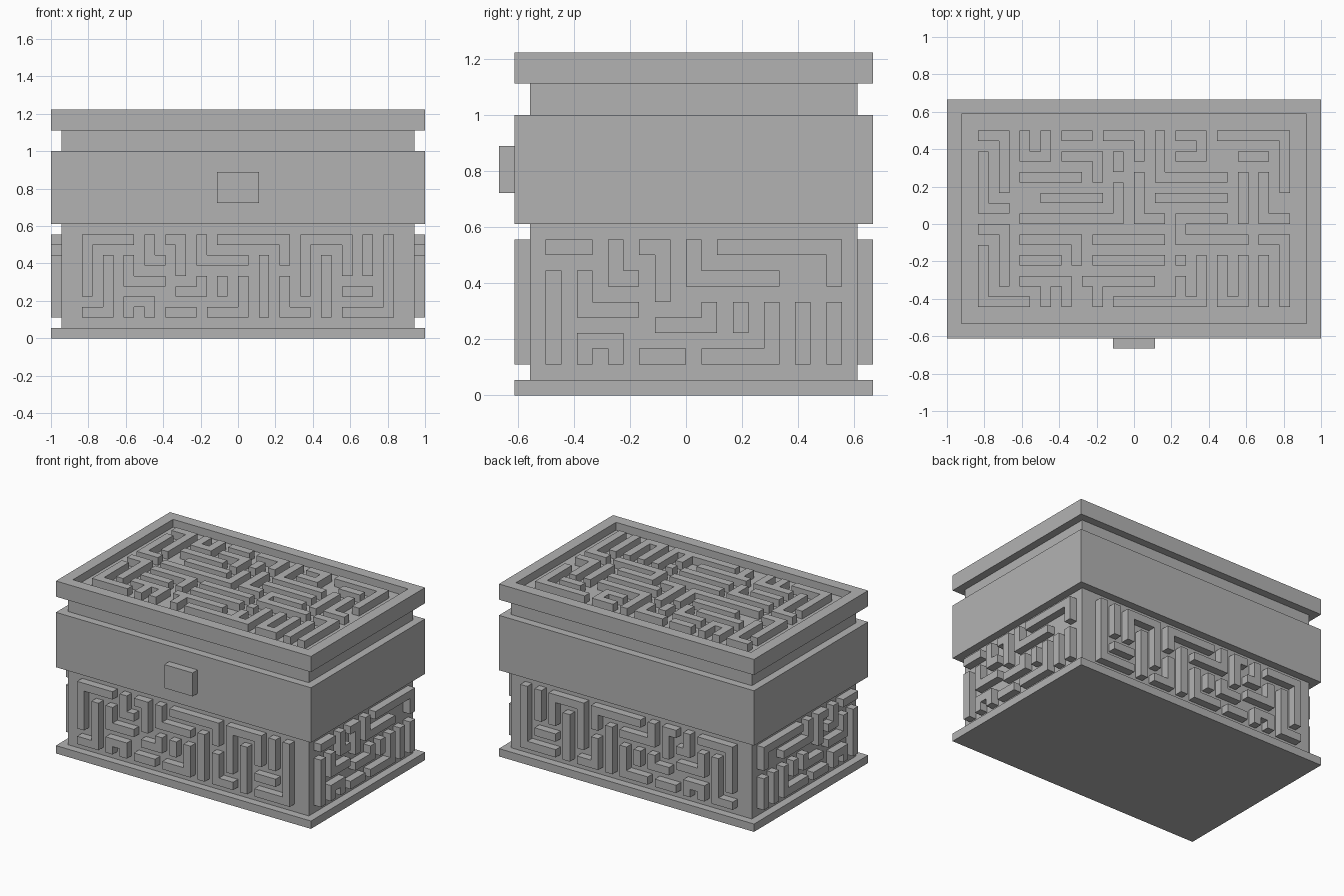
import bpy
import bmesh
from mathutils import Vector

U = 1 / 18  # the whole chest sits on a regular grid of this size

cube = bpy.data.objects.get("Cube")
if cube:
    bpy.data.objects.remove(cube, do_unlink=True)

stone = bpy.data.materials.new("stone_grey")
stone.use_nodes = True
GREY = (0.45, 0.45, 0.45, 1)
stone.diffuse_color = GREY
stone.node_tree.nodes["Principled BSDF"].inputs["Base Color"].default_value = GREY


def finish(name, bm):
    bmesh.ops.recalc_face_normals(bm, faces=bm.faces)
    mesh = bpy.data.meshes.new(name)
    bm.to_mesh(mesh)
    bm.free()
    mesh.materials.append(stone)
    obj = bpy.data.objects.new(name, mesh)
    bpy.context.collection.objects.link(obj)
    return obj


def box_mesh(low, high):
    bm = bmesh.new()
    bmesh.ops.create_cube(bm, size=1)
    for v in bm.verts:
        v.co = Vector([(h if c > 0 else l) * U for c, l, h in zip(v.co, low, high)])
    return bm


def box(name, low, high):
    return finish(name, box_mesh(low, high))


def maze(name, rows, origin, across, up, out):
    """Raised fretwork: one quad per '#', joined and extruded outward."""
    origin, across, up, out = map(Vector, (origin, across, up, out))
    bm = bmesh.new()
    corners = {}

    def corner(c, r):
        if (c, r) not in corners:
            corners[c, r] = bm.verts.new((origin + across * c + up * r) * U)
        return corners[c, r]

    for r, row in enumerate(reversed(rows)):
        for c, mark in enumerate(row):
            if mark == "#":
                bm.faces.new([corner(c, r), corner(c + 1, r),
                              corner(c + 1, r + 1), corner(c, r + 1)])
    top = bmesh.ops.extrude_face_region(bm, geom=bm.faces[:], use_keep_orig=True)["geom"]
    bmesh.ops.translate(bm, vec=out * U,
                        verts=[g for g in top if isinstance(g, bmesh.types.BMVert)])
    bmesh.ops.recalc_face_normals(bm, faces=bm.faces)
    bmesh.ops.dissolve_limit(bm, angle_limit=0.01, verts=bm.verts, edges=bm.edges)
    return finish(name, bm)


LONG = [
    "#####.#.##.#.#######.#####.#.#",
    "#.....#..#.#.......#.#...#.#.#",
    "#.#.#.##.#.#####.#.#.#.#.#.#.#",
    "#.#.#....#.......#...#.#.#.#.#",
    "#.#.####...#.#.#.#.#.#.#.....#",
    "#.#......###.#.#.#.#.#.#.###.#",
    "..#.###........#.#.#...#.....#",
    "###.#.#.###.####.#.###.#.#####",
]
SHORT = [
    "###.#.##.#.########",
    "....#..#.#........#",
    "#.#.##.#.######...#",
    "#.#....#...........",
    "#.####....#.#.#.#.#",
    "#......####.#.#.#.#",
    "#.###.........#.#.#",
    "#.#.#.###.#####.#.#",
]
LID = [
    "###.#.#.###.####.#.###.#######",
    "..#.#.#........#.#...#.......#",
    "#.#.###.####.#.#.#.###...###.#",
    "#.#........#.#...#...........#",
    "#.#.######.#...#.#######.#.#.#",
    "#.#..........#.#.........#.#.#",
    "#.....######.#.#.#######.#.#..",
    "###..........#.#.........#.#..",
    "....##########.###.#####.#.###",
    "###................#..........",
    "..#.######.#######.#######.###",
    "#.#......#...................#",
    "#.#.####.#.#######.#.#.#.#.#.#",
    "#.#..................#.#.#.#.#",
    "#.#.#####.#######..#.#.#.#.#.#",
    "#.....#.#..#.......#.#.#.#.#.#",
    "#####.#.#..#.#########.###.#.#",
]

# Stacked body of the chest
box("base_slab", (-18, -11, 0), (18, 12, 1))
box("lower_body", (-17, -10, 1), (17, 11, 11))
box("middle_band", (-18, -11, 11), (18, 12, 18))
box("neck", (-17, -10, 18), (17, 11, 20))
box("latch", (-2, -12, 13), (2, -11, 16))

# Lid with a recessed panel
bm = box_mesh((-18, -11, 20), (18, 12, 22))
top_face = [max(bm.faces, key=lambda f: f.calc_center_median().z)]
bmesh.ops.inset_region(bm, faces=top_face, thickness=2 * U)
bmesh.ops.translate(bm, verts=top_face[0].verts[:], vec=(0, 0, 0))
inner = bmesh.ops.extrude_face_region(bm, geom=top_face)["geom"]
bmesh.ops.translate(bm, vec=(0, 0, -U),
                    verts=[g for g in inner if isinstance(g, bmesh.types.BMVert)])
if top_face[0].is_valid:
    bmesh.ops.delete(bm, geom=top_face, context="FACES_ONLY")
finish("lid", bm)

# Fretwork on the lid and all four walls
X, Y, Z = Vector((1, 0, 0)), Vector((0, 1, 0)), Vector((0, 0, 1))
maze("lid_fretwork", LID, (-15, -8, 21), X, Y, Z)
maze("front_fretwork", LONG, (-15, -10, 2), X, Z, -Y)
maze("back_fretwork", LONG, (-15, 11, 2), X, Z, Y)
maze("left_fretwork", SHORT, (17, -9, 2), Y, Z, X)
maze("right_fretwork", SHORT, (-17, -9, 2), Y, Z, -X)
